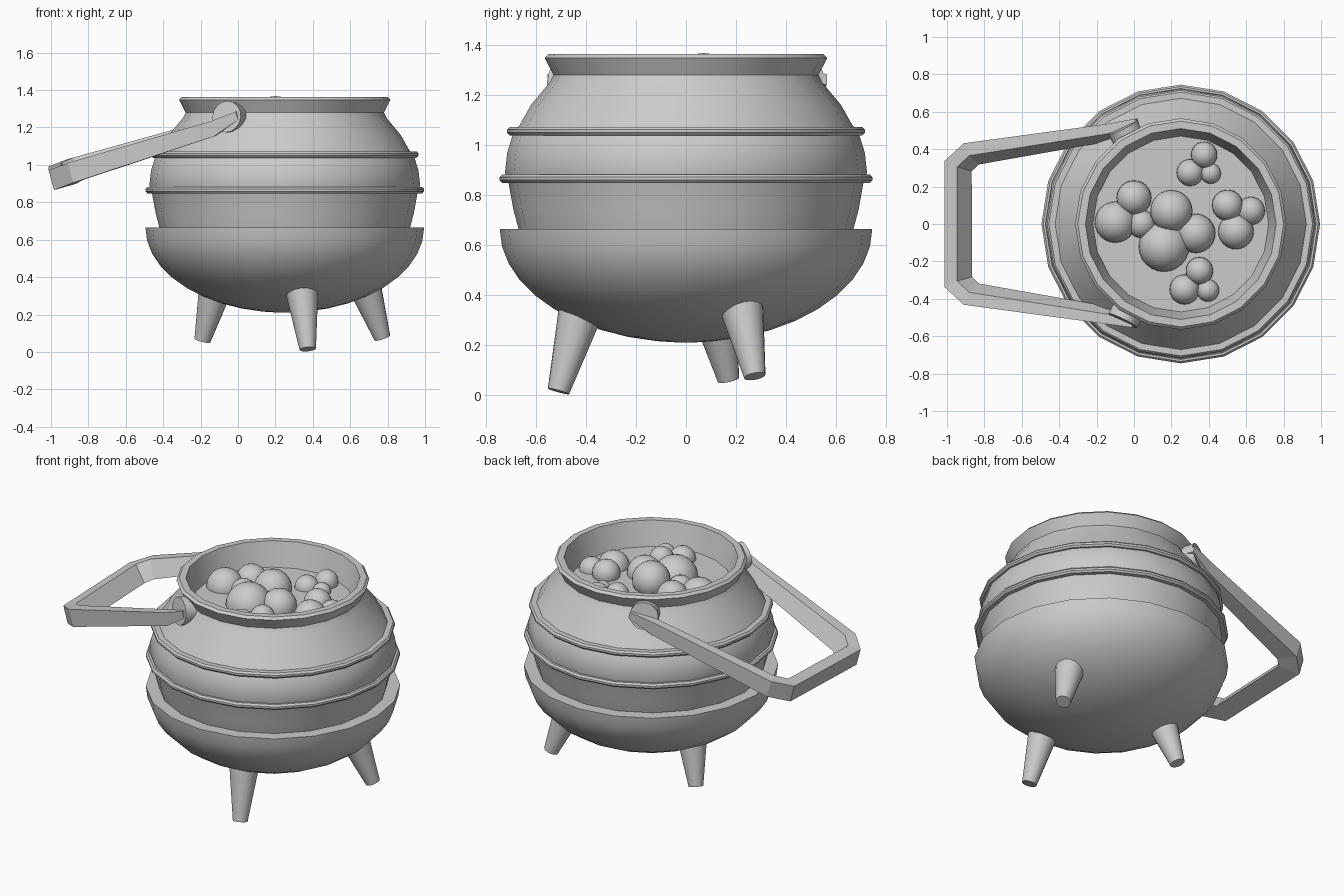
import bpy, bmesh, math
from mathutils import Vector

if "Cube" in bpy.data.objects:
    bpy.data.objects.remove(bpy.data.objects["Cube"])

CX = 0.25      # pot axis in x
SIDES = 20


def finish(name, bm, angle=40):
    bmesh.ops.recalc_face_normals(bm, faces=bm.faces[:])
    me = bpy.data.meshes.new(name)
    bm.to_mesh(me)
    bm.free()
    ob = bpy.data.objects.new(name, me)
    bpy.context.collection.objects.link(ob)
    bpy.ops.object.select_all(action='DESELECT')
    ob.select_set(True)
    bpy.context.view_layer.objects.active = ob
    if angle:
        bpy.ops.object.shade_smooth_by_angle(angle=math.radians(angle))
    return ob


def skin(bm, rings, loop=False):
    n = len(rings[0])
    pairs = list(zip(rings, rings[1:])) + ([(rings[-1], rings[0])] if loop else [])
    for a, b in pairs:
        for i in range(n):
            j = (i + 1) % n
            bm.faces.new((a[i], a[j], b[j], b[i]))
    if not loop:
        bm.faces.new(rings[0])
        bm.faces.new(rings[-1])


def lathe(name, profile, loop=False):
    bm = bmesh.new()
    rings = []
    for r, z in profile:
        rings.append([bm.verts.new((CX + r * math.cos(k * math.tau / SIDES),
                                    r * math.sin(k * math.tau / SIDES), z))
                      for k in range(SIDES)])
    skin(bm, rings, loop)
    return finish(name, bm)


def tube(name, a, b, ra, rb, sides):
    a, b = Vector(a), Vector(b)
    q = (b - a).to_track_quat('Z', 'Y')
    bm = bmesh.new()
    rings = [[bm.verts.new(p + q @ Vector((r * math.cos(k * math.tau / sides),
                                           r * math.sin(k * math.tau / sides), 0)))
              for k in range(sides)] for p, r in ((a, ra), (b, rb))]
    skin(bm, rings)
    return finish(name, bm)


# pot: elliptical bowl, ledge, bulging upper body, flared lip, inner wall
bowl = [(0.745 * math.sin(t), 0.665 - 0.455 * math.cos(t))
        for t in (math.radians(d) for d in range(9, 91, 9))]
upper = [(0.67, 0.665), (0.69, 0.74), (0.71, 0.85), (0.724, 0.89), (0.715, 0.97),
         (0.69, 1.05), (0.665, 1.08), (0.62, 1.16), (0.545, 1.25), (0.53, 1.28),
         (0.565, 1.348), (0.55, 1.363), (0.51, 1.363), (0.47, 1.21)]
lathe("pot", [(0.03, 0.21)] + bowl + upper)   # last cap is the brew surface

# two raised belts
for name, r, z in (("lower_belt", 0.745, 0.865), ("upper_belt", 0.715, 1.055)):
    lathe(name, [(r - 0.06, z - 0.017), (r - 0.01, z - 0.017), (r, z - 0.006),
                 (r, z + 0.006), (r - 0.01, z + 0.017), (r - 0.06, z + 0.017)], True)

# legs
for name, top, foot in (
        ("front_leg", (0.34, -0.42, 0.34), (0.373, -0.51, 0.015)),
        ("right_leg", (0.675, 0.22, 0.36), (0.772, 0.275, 0.075)),
        ("left_leg", (-0.12, 0.11, 0.34), (-0.19, 0.17, 0.062))):
    tube(name, top, foot, 0.09, 0.044, 16)

# handle ears, tangent to the neck
for name, s in (("front_ear", -1), ("back_ear", 1)):
    c = Vector((-0.05, s * 0.495, 1.255))
    n = Vector((-0.42, s * 0.85, 0.12)).normalized()
    tube(name, c - n * 0.05, c + n * 0.025, 0.085, 0.085, 16)

# bail handle: mitred bar with a bevelled inner face, thinner at the ears
path = [(0.0, -0.53, 1.265, 0.4), (-0.13, -0.49, 1.195, 0.75), (-0.87, -0.375, 0.965, 1.0),
        (-0.94, -0.31, 0.935, 1.0), (-0.94, 0.31, 0.955, 1.0), (-0.87, 0.375, 0.985, 1.0),
        (-0.13, 0.49, 1.205, 0.75), (0.02, 0.54, 1.265, 0.4)]
section = [(0.06, 0.055), (0.06, -0.055), (-0.06, -0.055), (-0.01, 0.055)]
up = Vector((-0.27, 0, 0.96)).normalized()
pts = [Vector(p[:3]) for p in path]
bm = bmesh.new()
rings = []
for i, p in enumerate(pts):
    d0 = (p - pts[max(i - 1, 0)]).normalized()
    d1 = (pts[min(i + 1, len(pts) - 1)] - p).normalized()
    t = (d0 + d1).normalized()
    miter = 1 / max(t.dot(d1 if i < len(pts) - 1 else d0), 0.5)
    out = up.cross(t).normalized()
    k = path[i][3]
    rings.append([bm.verts.new(p + out * u * k * miter + up * v * k) for u, v in section])
skin(bm, rings)
finish("handle", bm, 0)

# bubbles: x, y, z, radius
bubbles = [(-0.10, 0.01, 1.21, 0.11), (0.0, 0.14, 1.23, 0.093), (0.04, 0.0, 1.22, 0.075),
           (0.20, 0.07, 1.255, 0.113), (0.16, -0.12, 1.21, 0.135), (0.33, -0.05, 1.22, 0.105),
           (0.50, 0.10, 1.23, 0.083), (0.545, -0.04, 1.21, 0.095), (0.625, 0.07, 1.21, 0.075),
           (0.375, 0.37, 1.23, 0.07), (0.30, 0.275, 1.21, 0.072), (0.41, 0.27, 1.21, 0.055),
           (0.35, -0.25, 1.23, 0.073), (0.27, -0.35, 1.21, 0.08), (0.395, -0.355, 1.21, 0.06)]
for i, (x, y, z, r) in enumerate(bubbles):
    bm = bmesh.new()
    bmesh.ops.create_uvsphere(bm, u_segments=24, v_segments=12, radius=r)
    bmesh.ops.translate(bm, verts=bm.verts[:], vec=(x, y, z))
    finish(f"bubble_{i + 1}", bm)
